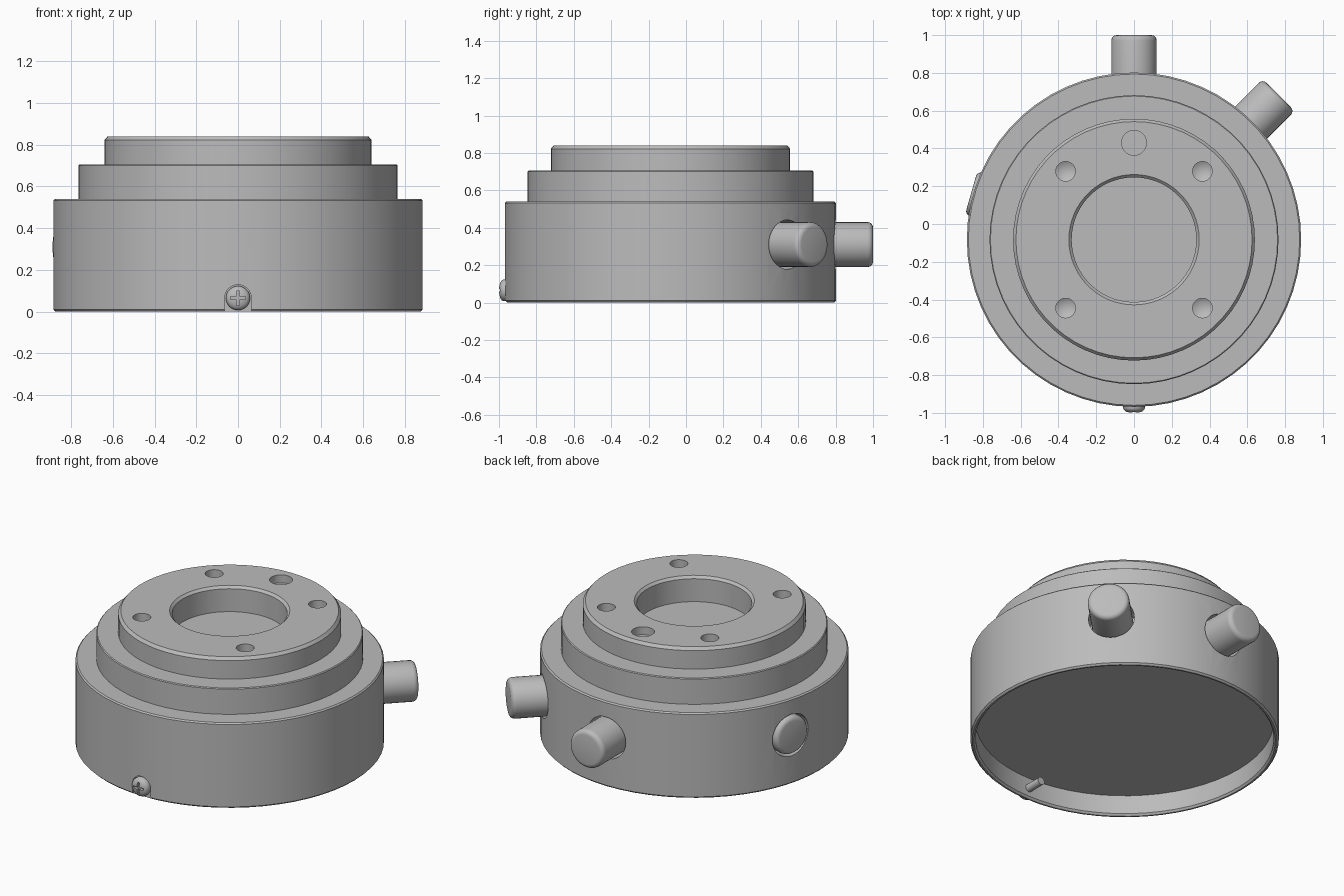
import bpy, bmesh, math
from mathutils import Matrix, Vector

cube = bpy.data.objects.get("Cube")
if cube:
    bpy.data.objects.remove(cube, do_unlink=True)

CENTRE_Y = -0.083
BUTTON_Z = 0.31
SCREW_Z = 0.065

metal = bpy.data.materials.new("grey metal")
metal.use_nodes = True
GREY = (0.5, 0.5, 0.5, 1)
metal.diffuse_color = GREY
metal.node_tree.nodes["Principled BSDF"].inputs["Base Color"].default_value = GREY


def upright(x=0, y=0, z=0):
    return Matrix.Translation((x, CENTRE_Y + y, z))


def radial(degrees, z):
    """Local z points outward from the body axis at the given angle."""
    return (upright(z=z) @ Matrix.Rotation(math.radians(degrees), 4, 'Z')
            @ Matrix.Rotation(math.pi / 2, 4, 'Y'))


def finish(name, bm, matrix):
    bmesh.ops.recalc_face_normals(bm, faces=bm.faces)
    bm.transform(matrix)
    mesh = bpy.data.meshes.new(name)
    bm.to_mesh(mesh)
    bm.free()
    mesh.materials.append(metal)
    obj = bpy.data.objects.new(name, mesh)
    bpy.context.collection.objects.link(obj)
    return obj


def lathe(name, profile, matrix, steps=32):
    """Turn an (r, z) profile that starts and ends on the axis."""
    bm = bmesh.new()
    verts = [bm.verts.new((r, 0, z)) for r, z in profile]
    edges = [bm.edges.new(pair) for pair in zip(verts, verts[1:])]
    bmesh.ops.spin(bm, geom=verts + edges, cent=(0, 0, 0), axis=(0, 0, 1),
                   angle=math.tau, steps=steps)
    bmesh.ops.remove_doubles(bm, verts=bm.verts, dist=1e-5)
    return finish(name, bm, matrix)


def prism(name, outline, low, high, matrix):
    bm = bmesh.new()
    face = bm.faces.new([bm.verts.new((x, y, low)) for x, y in outline])
    grown = bmesh.ops.extrude_face_region(bm, geom=[face])["geom"]
    bmesh.ops.translate(bm, vec=Vector((0, 0, high - low)),
                        verts=[g for g in grown if isinstance(g, bmesh.types.BMVert)])
    return finish(name, bm, matrix)


def activate(obj):
    bpy.ops.object.select_all(action='DESELECT')
    obj.select_set(True)
    bpy.context.view_layer.objects.active = obj


def cut(target, cutter):
    mod = target.modifiers.new("cut", 'BOOLEAN')
    mod.operation = 'DIFFERENCE'
    mod.solver = 'EXACT'
    mod.object = cutter
    activate(target)
    bpy.ops.object.modifier_apply(modifier=mod.name)
    bpy.data.objects.remove(cutter, do_unlink=True)


# Stepped body: recessed underside, three tiers, central bore
body = lathe("stepped_body", [
    (0, 0.13), (0.855, 0.13), (0.855, 0.012), (0.865, 0),
    (0.875, 0), (0.885, 0.01), (0.885, 0.532), (0.877, 0.54),
    (0.765, 0.54), (0.765, 0.7), (0.76, 0.705),
    (0.64, 0.705), (0.64, 0.822), (0.625, 0.84),
    (0.345, 0.84), (0.33, 0.825), (0.33, 0.68), (0, 0.68)],
    upright(), steps=60)

# Four drilled mounting holes with conical bottoms
for sx in (-1, 1):
    for sy in (-1, 1):
        cut(body, lathe("drill", [(0, 0.71), (0.052, 0.74), (0.052, 0.9), (0, 0.9)],
                        upright(sx * 0.362, sy * 0.362), steps=24))

# Shallow locating hole
cut(body, lathe("drill", [(0, 0.79), (0.066, 0.79), (0.066, 0.9), (0, 0.9)],
                upright(y=0.513), steps=24))

# Side buttons in clearance holes: two extended, one pressed in
for name, angle, tip in (("back_button", 90, 1.083),
                         ("diagonal_button", 45, 1.083),
                         ("pressed_button", 164, 0.897)):
    place = radial(angle, BUTTON_Z)
    cut(body, lathe("drill", [(0, 0.76), (0.132, 0.76), (0.132, 1.2), (0, 1.2)], place))
    bevel = 0.028
    rounding = [(0.12 - bevel * (1 - math.cos(t)), tip - bevel * (1 - math.sin(t)))
                for t in (i * math.pi / 8 for i in range(5))]
    lathe(name, [(0, 0.75), (0.12, 0.75)] + rounding + [(0, tip)], place)

# Round-topped flat slot for the screw
place = radial(-90, SCREW_Z)
arc = [(-0.064 * math.sin(t), 0.064 * math.cos(t))
       for t in (i * math.pi / 16 for i in range(17))]
cut(body, prism("slot", [(0.2, 0.064)] + arc + [(0.2, -0.064)], 0.872, 1.0, place))

# Screw with domed head, cross recess and a shank reaching inside
screw = lathe("screw", [
    (0, 0.745), (0.024, 0.745), (0.024, 0.868), (0.058, 0.868), (0.058, 0.892),
    (0.053, 0.902), (0.042, 0.91), (0.024, 0.915), (0, 0.917)], place)
w, a = 0.007, 0.035
quarter = [(a, -w), (a, w), (w, w)]
plus = []
for turn in range(4):
    spin = Matrix.Rotation(turn * math.pi / 2, 2)
    plus += [tuple(spin @ Vector(p)) for p in quarter]
cut(screw, prism("cross", plus, 0.895, 1.0, place))

# Smooth round faces, keep machined edges crisp
for obj in bpy.context.collection.objects:
    if obj.type == 'MESH' and metal.name in obj.data.materials:
        activate(obj)
        bpy.ops.object.shade_smooth_by_angle(angle=math.radians(30))
